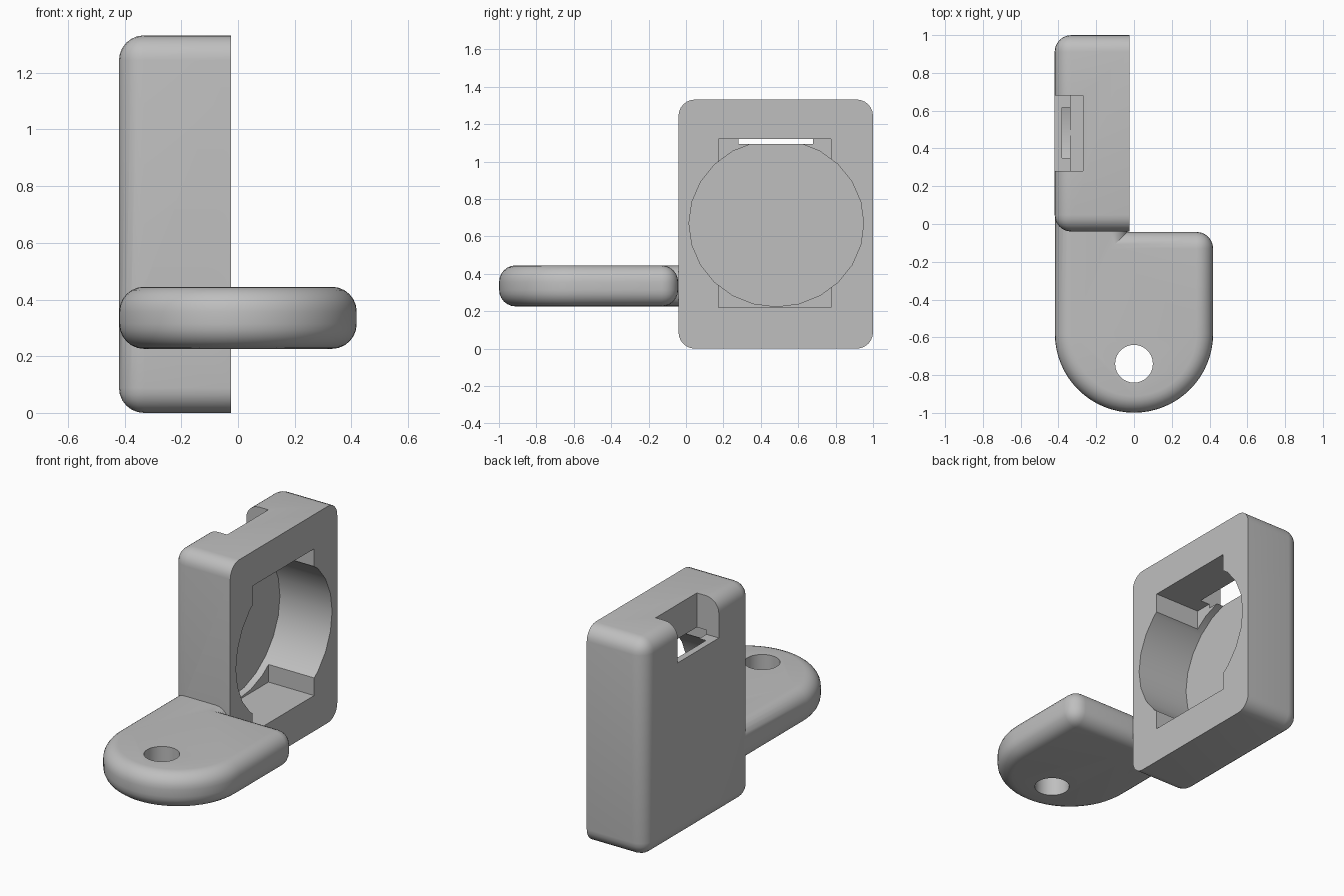
import bpy
import bmesh
import math
from mathutils import Matrix, Vector

if "Cube" in bpy.data.objects:
    bpy.data.objects.remove(bpy.data.objects["Cube"], do_unlink=True)

FILLET = 0.088
STEPS = 6

grey = bpy.data.materials.new("plain grey")
grey.use_nodes = True
grey.diffuse_color = (0.52, 0.52, 0.52, 1)
grey.node_tree.nodes["Principled BSDF"].inputs["Base Color"].default_value = grey.diffuse_color


def to_object(name, bm):
    bmesh.ops.recalc_face_normals(bm, faces=bm.faces)
    mesh = bpy.data.meshes.new(name)
    bm.to_mesh(mesh)
    bm.free()
    mesh.materials.append(grey)
    obj = bpy.data.objects.new(name, mesh)
    bpy.context.collection.objects.link(obj)
    return obj


def box_mesh(low, high):
    low, high = Vector(low), Vector(high)
    bm = bmesh.new()
    size = Matrix.Diagonal((*(high - low), 1))
    bmesh.ops.create_cube(bm, size=1, matrix=Matrix.Translation((low + high) / 2) @ size)
    return bm


def cylinder_mesh(matrix, sides, depth):
    bm = bmesh.new()
    bmesh.ops.create_cone(bm, cap_ends=True, segments=sides, radius1=1, radius2=1,
                          depth=depth, matrix=matrix)
    return bm


def round_edges(bm, edges):
    bmesh.ops.bevel(bm, geom=edges, offset=FILLET, segments=STEPS, profile=0.5,
                    affect="EDGES", clamp_overlap=False)


def combine(target, other, operation):
    mod = target.modifiers.new(operation.title(), "BOOLEAN")
    mod.operation = operation
    mod.solver = "EXACT"
    mod.object = other
    bpy.context.view_layer.objects.active = target
    bpy.ops.object.modifier_apply(modifier=mod.name)
    bpy.data.objects.remove(other, do_unlink=True)


# Upright housing, rounded everywhere except around its open face
OPEN_X = -0.025
bm = box_mesh((-0.42, -0.04, 0), (OPEN_X, 1, 1.332))
round_edges(bm, [e for e in bm.edges
                 if any(v.co.x < OPEN_X - 0.1 for v in e.verts)])
bracket = to_object("housing_with_mounting_tab", bm)

# Mounting tab with a semicircular end, running into the housing
R = 0.419
outline = [(-R, 0.13), (-0.035, 0.13), (-0.035, -0.042), (R, -0.042)]
for i in range(33):
    a = -math.pi * i / 32
    outline.append((R * math.cos(a), -0.58 + R * math.sin(a)))
bm = bmesh.new()
base = bm.faces.new([bm.verts.new((x, y, 0.226)) for x, y in outline])
extruded = bmesh.ops.extrude_face_region(bm, geom=[base])["geom"]
bmesh.ops.translate(bm, vec=(0, 0, 0.219),
                    verts=[g for g in extruded if isinstance(g, bmesh.types.BMVert)])
bmesh.ops.recalc_face_normals(bm, faces=bm.faces)
rims = []
for e in bm.edges:
    a, b = (v.co for v in e.verts)
    outer_corner = a.x > 0.4 and a.y > -0.1 and b.x > 0.4 and b.y > -0.1
    if abs(a.z - b.z) < 0.01 or outer_corner:
        rims.append(e)
round_edges(bm, rims)
combine(bracket, to_object("mounting_tab", bm), "UNION")

# Screw hole through the tab
hole = Matrix.Translation((0, -0.74, 0.33)) @ Matrix.Diagonal((0.1, 0.1, 1, 1))
combine(bracket, to_object("screw_hole", cylinder_mesh(hole, 32, 0.6)), "DIFFERENCE")

# Round pocket in the open face
pocket = (Matrix.Translation((-0.13, 0.483, 0.67)) @ Matrix.Diagonal((1, 0.467, 0.445, 1))
          @ Matrix.Rotation(math.pi / 2, 4, "Y"))
combine(bracket, to_object("round_pocket", cylinder_mesh(pocket, 24, 0.5)), "DIFFERENCE")

# Shallower rectangular pocket, then the cable notch at the top of the rear wall
combine(bracket, to_object("square_pocket",
        box_mesh((-0.335, 0.175, 0.219), (0.2, 0.775, 1.121))), "DIFFERENCE")
combine(bracket, to_object("cable_notch",
        box_mesh((-0.6, 0.28, 1.095), (-0.27, 0.68, 1.6))), "DIFFERENCE")

# Smooth fillets, crisp edges
bpy.ops.object.select_all(action="DESELECT")
bracket.select_set(True)
bpy.context.view_layer.objects.active = bracket
bpy.ops.object.shade_smooth_by_angle(angle=math.radians(30))
